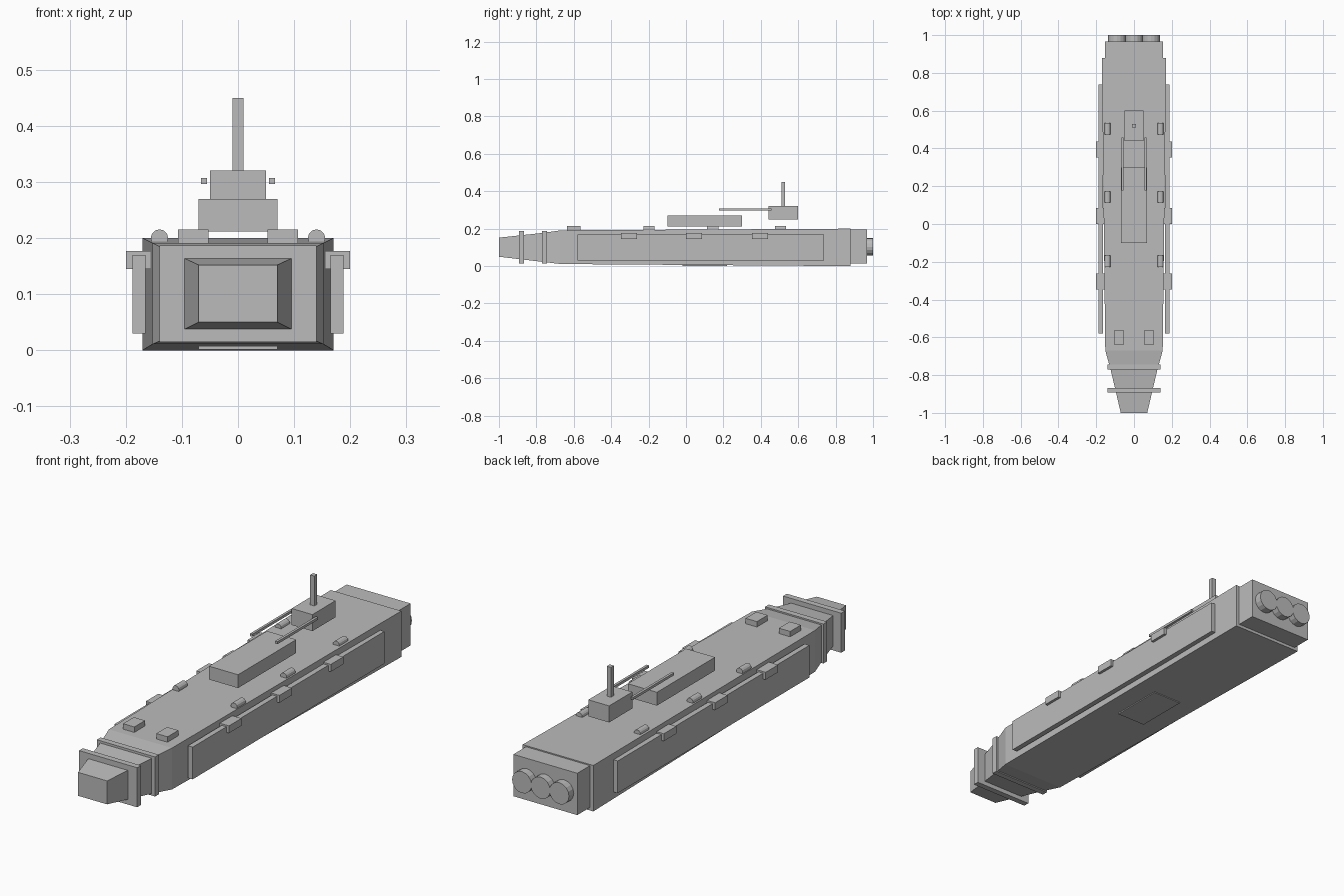
import bpy
import bmesh
import math
from mathutils import Matrix

if "Cube" in bpy.data.objects:
    bpy.data.objects.remove(bpy.data.objects["Cube"])

grey = bpy.data.materials.new("plain grey")
grey.use_nodes = True
COLOUR = (0.5, 0.5, 0.5, 1)
grey.diffuse_color = COLOUR
grey.node_tree.nodes["Principled BSDF"].inputs["Base Color"].default_value = COLOUR


def finish(name, bm):
    bmesh.ops.recalc_face_normals(bm, faces=bm.faces)
    mesh = bpy.data.meshes.new(name)
    bm.to_mesh(mesh)
    bm.free()
    mesh.materials.append(grey)
    obj = bpy.data.objects.new(name, mesh)
    bpy.context.collection.objects.link(obj)
    return obj


def loft(name, sections):
    """Rectangular sections (y, half width, bottom, top) joined along y."""
    bm = bmesh.new()
    rings = [[bm.verts.new(p) for p in ((-w, y, lo), (w, y, lo), (w, y, hi), (-w, y, hi))]
             for y, w, lo, hi in sections]
    for a, b in zip(rings, rings[1:]):
        for i in range(4):
            j = (i + 1) % 4
            bm.faces.new((a[i], a[j], b[j], b[i]))
    bm.faces.new(rings[0])
    bm.faces.new(rings[-1])
    return finish(name, bm)


def box(name, x, y, z):
    bm = bmesh.new()
    size = [r[1] - r[0] for r in (x, y, z)]
    centre = [sum(r) / 2 for r in (x, y, z)]
    bmesh.ops.create_cube(bm, size=1, matrix=Matrix.Translation(centre) @ Matrix.Diagonal((*size, 1)))
    return finish(name, bm)


def pair(name, x, y, z):
    box("left_" + name, x, y, z)
    box("right_" + name, (-x[1], -x[0]), y, z)


def rod(name, x, y, z, radius, sides):
    """Cylinder lying along y."""
    bm = bmesh.new()
    place = Matrix.Translation((x, sum(y) / 2, z)) @ Matrix.Rotation(math.pi / 2, 4, "X")
    bmesh.ops.create_cone(bm, cap_ends=True, segments=sides, radius1=radius,
                          radius2=radius, depth=y[1] - y[0], matrix=place)
    return finish(name, bm)


# Hull, bow collars and stern
loft("bow", [(-1, 0.07, 0.05, 0.152), (-0.77, 0.124, 0.023, 0.177), (-0.67, 0.152, 0.011, 0.191)])
loft("hull", [(-0.67, 0.152, 0.011, 0.191), (0.88, 0.17, 0, 0.2)])
for name, y in (("front_collar", -0.88), ("rear_collar", -0.757)):
    box(name, (-0.14, 0.14), (y - 0.013, y + 0.013), (0.015, 0.187))
box("stern_block", (-0.154, 0.154), (0.87, 0.967), (0.013, 0.195))
for i in (-1, 0, 1):
    rod(f"engine_{i + 2}", i * 0.09, (0.96, 1), 0.103, 0.047, 16)

# Side armour and the pods on it
pair("side_panel", (0.165, 0.188), (-0.58, 0.738), (0.03, 0.17))
for i, y in enumerate((-0.305, 0.042, 0.395)):
    pair(f"side_pod_{i + 1}", (0.155, 0.2), (y - 0.043, y + 0.043), (0.145, 0.177))

# Deck fittings
pair("deck_hatch", (0.053, 0.107), (-0.637, -0.563), (0.185, 0.215))
for i, y in enumerate((-0.198, 0.143, 0.505)):
    for side, sign in (("left", 1), ("right", -1)):
        rod(f"{side}_deck_roller_{i + 1}", sign * 0.14, (y - 0.03, y + 0.03), 0.2, 0.0155, 12)

# Superstructure, tower, mast and barrels
box("deckhouse", (-0.07, 0.07), (-0.1, 0.3), (0.212, 0.27))
box("tower", (-0.05, 0.05), (0.44, 0.6), (0.248, 0.32))
box("mast", (-0.01, 0.01), (0.51, 0.53), (0.32, 0.45))
pair("barrel", (0.055, 0.066), (0.177, 0.457), (0.296, 0.307))

# Belly hatch
box("belly_hatch", (-0.07, 0.07), (-0.02, 0.22), (0.001, 0.008))
